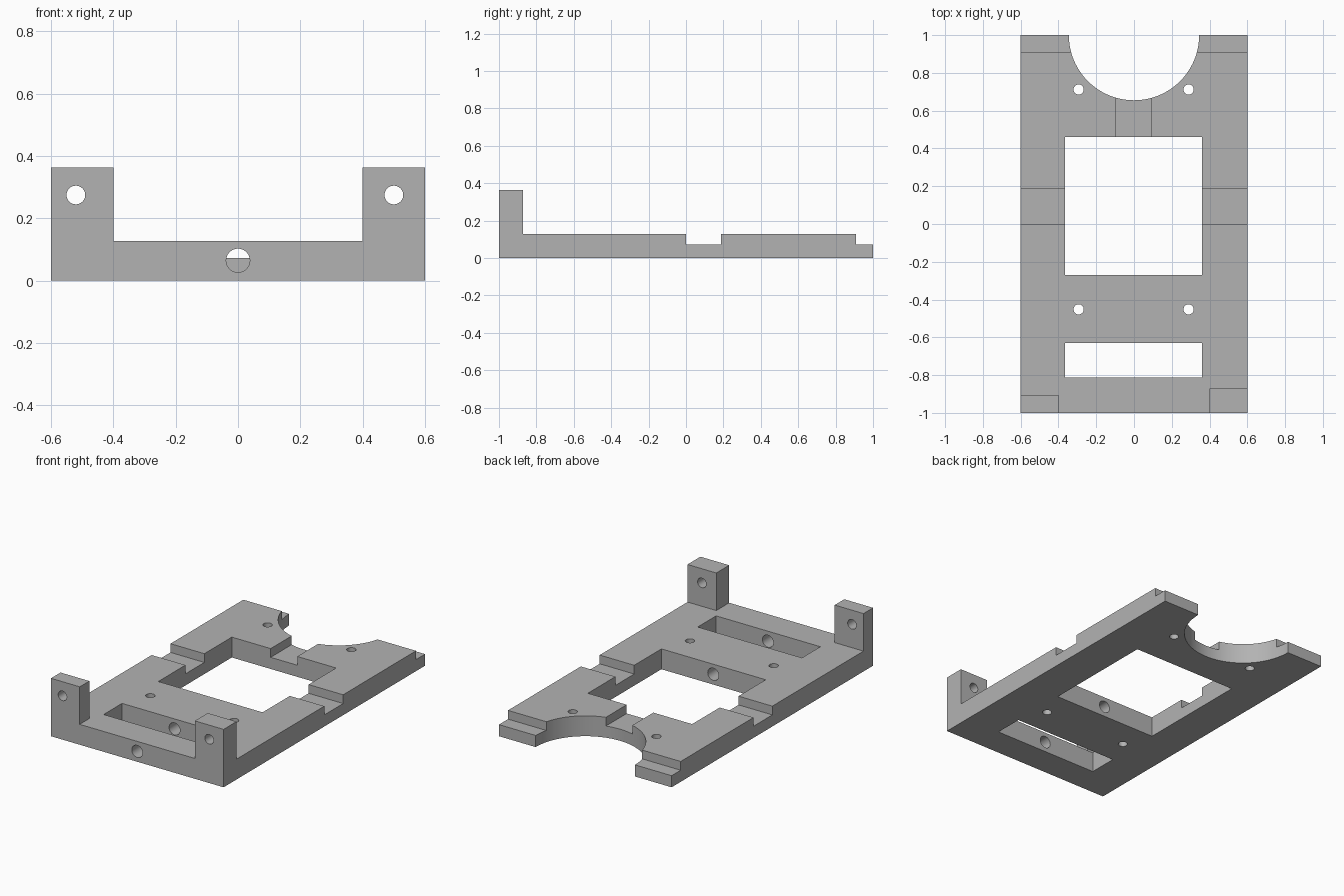
import bpy, bmesh, math
from mathutils import Matrix, Vector

default = bpy.data.objects.get("Cube")
if default:
    bpy.data.objects.remove(default, do_unlink=True)

grey = bpy.data.materials.new("plain grey")
grey.use_nodes = True
colour = (0.45, 0.45, 0.45, 1)
grey.diffuse_color = colour
grey.node_tree.nodes["Principled BSDF"].inputs["Base Color"].default_value = colour


def add_object(name, bm):
    bmesh.ops.recalc_face_normals(bm, faces=bm.faces)
    mesh = bpy.data.meshes.new(name)
    bm.to_mesh(mesh)
    bm.free()
    mesh.materials.append(grey)
    obj = bpy.data.objects.new(name, mesh)
    bpy.context.collection.objects.link(obj)
    return obj


def prism(name, outline, z0, z1):
    bm = bmesh.new()
    face = bm.faces.new([bm.verts.new((x, y, z0)) for x, y in outline])
    top = bmesh.ops.extrude_face_region(bm, geom=[face])["geom"]
    bmesh.ops.translate(bm, vec=(0, 0, z1 - z0),
                        verts=[v for v in top if isinstance(v, bmesh.types.BMVert)])
    return add_object(name, bm)


def box(name, x0, x1, y0, y1, z0, z1):
    return prism(name, [(x0, y0), (x1, y0), (x1, y1), (x0, y1)], z0, z1)


def rod(name, radius, start, end, sides=32):
    start, end = Vector(start), Vector(end)
    turn = (end - start).to_track_quat('Z', 'Y').to_matrix().to_4x4()
    bm = bmesh.new()
    bmesh.ops.create_cone(bm, cap_ends=True, segments=sides, radius1=radius,
                          radius2=radius, depth=(end - start).length,
                          matrix=Matrix.Translation((start + end) / 2) @ turn)
    return add_object(name, bm)


def cut(target, cutter):
    cutter.hide_render = True
    mod = target.modifiers.new("cut", 'BOOLEAN')
    mod.operation, mod.solver, mod.object = 'DIFFERENCE', 'EXACT', cutter
    bpy.context.view_layer.objects.active = target
    bpy.ops.object.modifier_apply(modifier=mod.name)
    bpy.data.objects.remove(cutter, do_unlink=True)


W, TOP, STEP, LOW, HIGH = 0.6, 0.128, 0.073, -0.1, 0.5

# Full-height block, cleared down to the plate except for the two front lugs
plate = box("mounting_plate", -W, W, -1, 1, 0, 0.364)
cut(plate, prism("lug_clearance",
                 [(-0.7, 1.1), (-0.7, -0.905), (-0.4, -0.905), (-0.4, -1.1),
                  (0.4, -1.1), (0.4, -0.872), (0.7, -0.872), (0.7, 1.1)], TOP, HIGH))

# Square window and narrow front slot
cut(plate, box("window", -0.365, 0.36, -0.27, 0.46, LOW, HIGH))
cut(plate, box("slot", -0.365, 0.36, -0.813, -0.63, LOW, HIGH))

# Side notches, rear step and rear channel
cut(plate, box("side_notches", -0.7, 0.7, 0, 0.187, STEP, HIGH))
cut(plate, box("rear_step", -0.7, 0.7, 0.91, 1.1, STEP, HIGH))
cut(plate, box("rear_channel", -0.095, 0.09, 0.4, 0.75, STEP, HIGH))

# Round rear cutout
cut(plate, rod("rear_cutout", 0.345, (0, 1, LOW), (0, 1, HIGH), 96))

# Vertical screw holes
for x in (-0.293, 0.289):
    for y in (-0.452, 0.712):
        cut(plate, rod("screw_hole", 0.027, (x, y, LOW), (x, y, HIGH)))

# Lug holes and the long centre bore
for x in (-0.52, 0.5):
    cut(plate, rod("lug_hole", 0.03, (x, -1.1, 0.275), (x, -0.8, 0.275)))
cut(plate, rod("centre_bore", 0.038, (0, -1.1, 0.065), (0, 0.1, 0.065)))

bpy.ops.object.select_all(action='DESELECT')
plate.select_set(True)
bpy.context.view_layer.objects.active = plate
bpy.ops.object.shade_smooth_by_angle(angle=math.radians(30))
